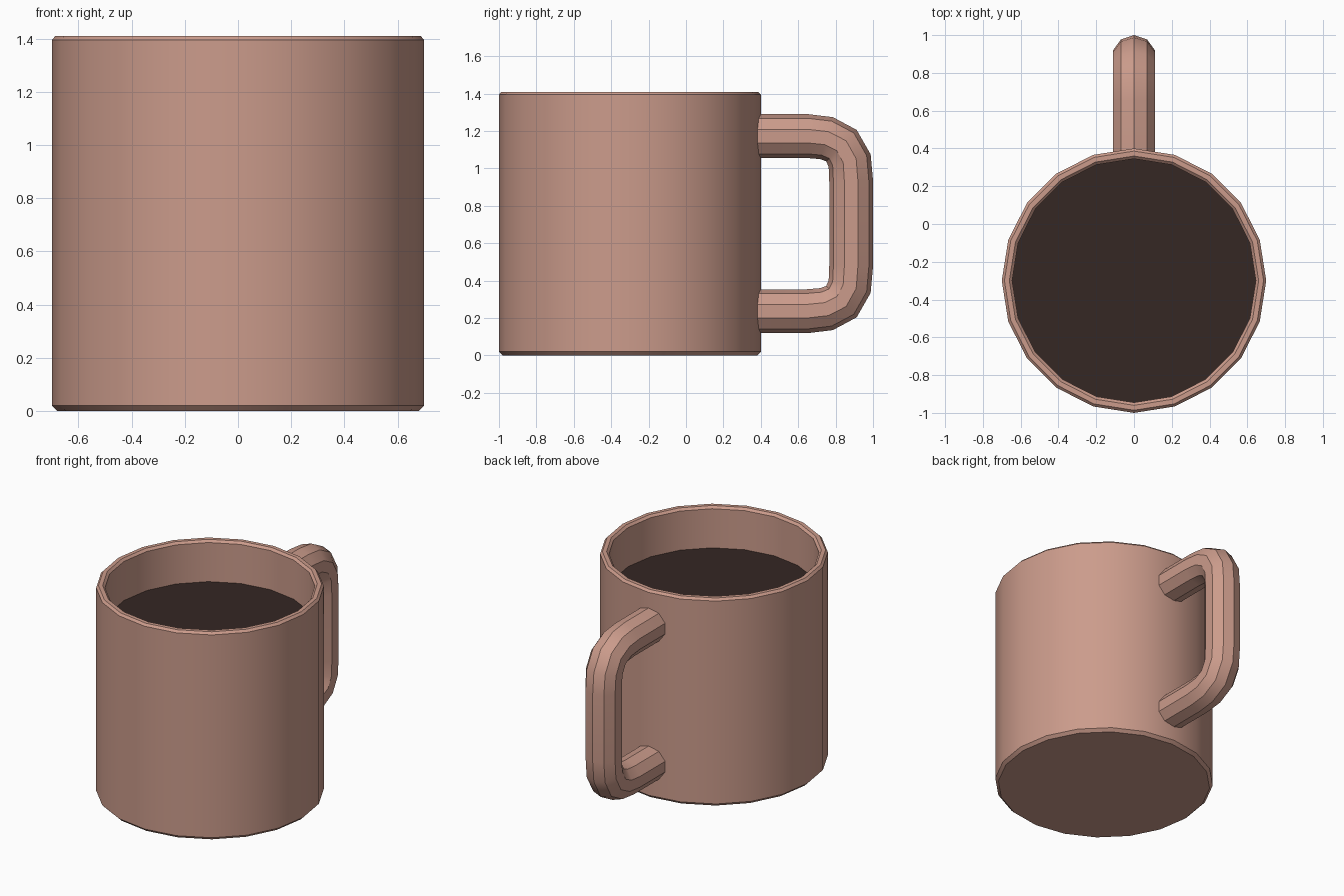
import bpy, bmesh
from math import sin, cos, tau
from mathutils import Vector

if "Cube" in bpy.data.objects:
    bpy.data.objects.remove(bpy.data.objects["Cube"])

CUP_Y = -0.3


def material(name, color):
    mat = bpy.data.materials.new(name)
    mat.diffuse_color = (*color, 1)
    mat.use_nodes = True
    mat.node_tree.nodes["Principled BSDF"].inputs["Base Color"].default_value = mat.diffuse_color
    return mat


def loft(name, rings, mat, cap=True):
    """Skin a list of closed rings, capping the first and last."""
    bm = bmesh.new()
    loops = [[bm.verts.new(p) for p in ring] for ring in rings]
    n = len(loops[0])
    for a, b in zip(loops, loops[1:]):
        for i in range(n):
            j = (i + 1) % n
            bm.faces.new((a[i], a[j], b[j], b[i]))
    if cap:
        bm.faces.new(loops[0][::-1])
        bm.faces.new(loops[-1])
    bmesh.ops.recalc_face_normals(bm, faces=bm.faces)
    mesh = bpy.data.meshes.new(name)
    bm.to_mesh(mesh)
    bm.free()
    mesh.materials.append(mat)
    obj = bpy.data.objects.new(name, mesh)
    bpy.context.collection.objects.link(obj)
    bpy.ops.object.select_all(action='DESELECT')
    obj.select_set(True)
    bpy.context.view_layer.objects.active = obj
    bpy.ops.object.shade_smooth_by_angle(angle=0.6)
    return obj


def circle(r, z, n=20):
    return [(r * cos(tau * i / n), CUP_Y + r * sin(tau * i / n), z) for i in range(n)]


clay = material("clay", (0.60, 0.33, 0.26))
dark = material("coffee", (0.035, 0.02, 0.017))

# Cup: outer wall, chamfered rim, inner wall and floor
profile = [(0.68, 0), (0.70, 0.02), (0.70, 1.395), (0.686, 1.41),
           (0.66, 1.41), (0.645, 1.395), (0.645, 0.06)]
loft("cup", [circle(r, z) for r, z in profile], clay)

# Coffee: thin disc inside the cup
loft("coffee", [circle(0.645, 1.09), circle(0.645, 1.13)], dark)

# Handle: ten-sided tube swept along a path mirrored about mid height
MID = 0.705
upper = [(0.37, 1.173), (0.65, 1.173), (0.752, 1.162),
         (0.831, 1.122), (0.875, 1.042), (0.883, 0.93)]
path = [Vector((0, y, z)) for y, z in upper]
path += [Vector((0, y, 2 * MID - z)) for y, z in reversed(upper)]
rings = []
for k, p in enumerate(path):
    into = (p - path[k - 1]).normalized() if k else Vector()
    out = (path[k + 1] - p).normalized() if k < len(path) - 1 else Vector()
    tangent = (into + out).normalized()
    normal = Vector((0, -tangent.z, tangent.y))
    rings.append([p + 0.117 * (normal * cos(tau * i / 10) + Vector((1, 0, 0)) * sin(tau * i / 10))
                  for i in range(10)])
loft("handle", rings, clay)
